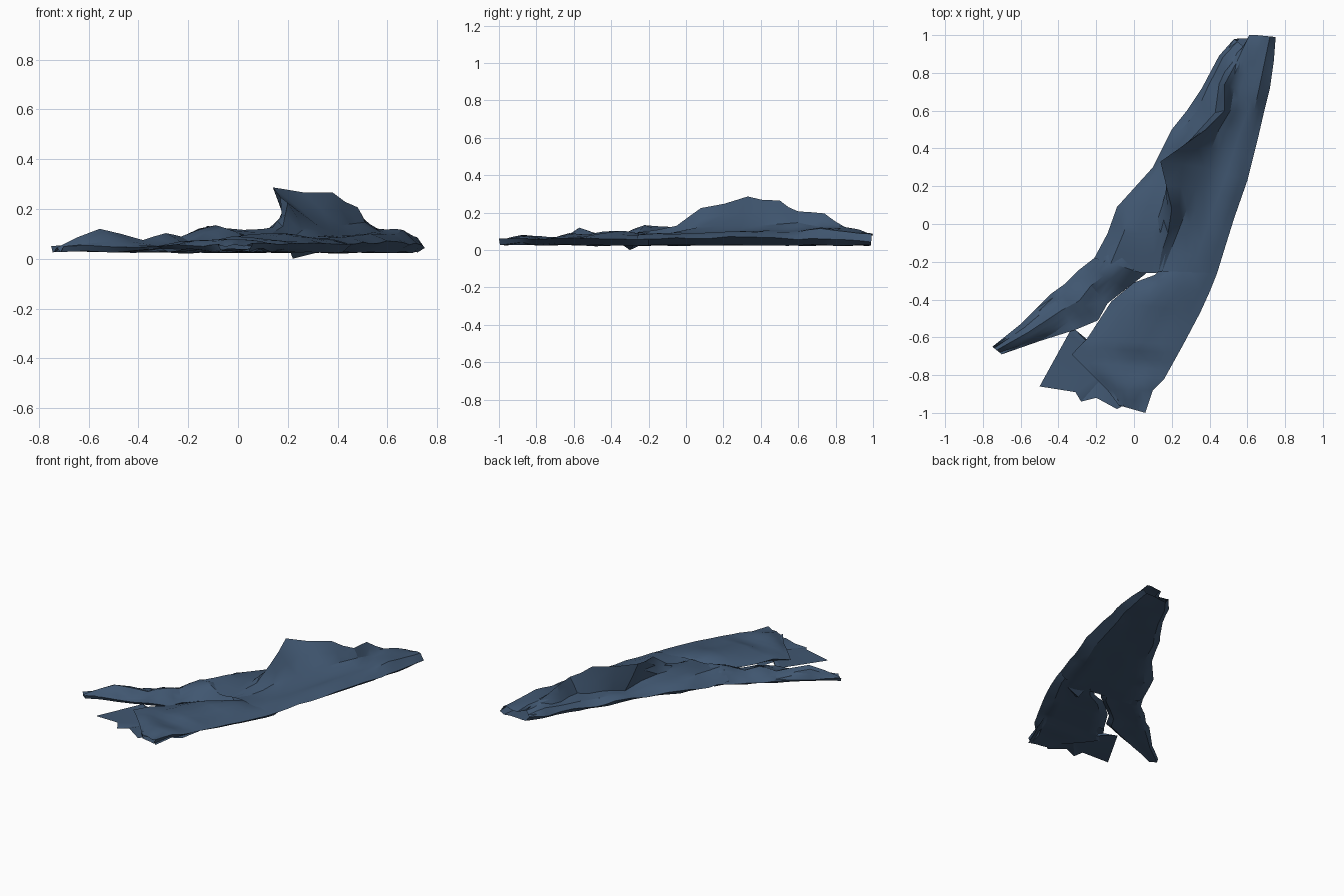
import bpy, bmesh
from mathutils import Vector, noise

if "Cube" in bpy.data.objects:
    bpy.data.objects.remove(bpy.data.objects["Cube"])

denim = bpy.data.materials.new("dark denim blue")
denim.diffuse_color = (0.052, 0.095, 0.165, 1)
denim.use_nodes = True
denim.node_tree.nodes["Principled BSDF"].inputs["Base Color"].default_value = denim.diffuse_color


def mix(a, b, t, z):
    """Point part way from a to b, at height z."""
    p = Vector(a).lerp(Vector(b), t)
    return Vector((p.x, p.y, z))


def finish(name, bm, angle=28):
    me = bpy.data.meshes.new(name)
    bm.to_mesh(me)
    bm.free()
    ob = bpy.data.objects.new(name, me)
    bpy.context.collection.objects.link(ob)
    me.materials.append(denim)
    bpy.ops.object.select_all(action='DESELECT')
    ob.select_set(True)
    bpy.context.view_layer.objects.active = ob
    bpy.ops.object.shade_smooth_by_angle(angle=angle * 3.14159 / 180)
    return ob


def cloth(name, rows, wrinkle=0.02):
    """Loft closed rows of points into a flattened sleeve and crumple it."""
    bm = bmesh.new()
    grid = [[bm.verts.new(p) for p in row] for row in rows]
    n = len(rows[0])
    for r0, r1 in zip(grid, grid[1:]):
        for j in range(n):
            k = (j + 1) % n
            bm.faces.new((r0[j], r0[k], r1[k], r1[j]))
    bmesh.ops.subdivide_edges(bm, edges=bm.edges[:], cuts=1, use_grid_fill=True)
    for v in bm.verts:
        amount = wrinkle if v.co.z > 0.06 else 0.008
        v.co.z += noise.noise(v.co * 7) * amount
    bmesh.ops.triangulate(bm, faces=bm.faces[:])
    return finish(name, bm)


def underside(a, b):
    """Lower layer running from the right edge back to the left edge."""
    return [mix(b, a, t, z) for t, z in ((0.13, 0.026), (0.35, 0.028), (0.65, 0.026), (0.88, 0.026))]


# Hip section: raised fold line, its feet on either side, and the outer edges
ridge = [(.11, -.26, .09), (.18, -.05, .135), (.2, .08, .22), (.14, .33, .28), (.38, .5, .262),
         (.48, .6, .205), (.48, .74, .2), (.54, .85, .13), (.61, 1.0, .09)]
left_foot = [(.04, -.26, .1), (.1, -.05, .125), (.15, .1, .13), (.22, .36, .09), (.33, .48, .09),
             (.43, .59, .1), (.45, .74, .1), (.51, .87, .11), (.58, .94, .08)]
right_foot = [(.15, -.25, .085), (.23, -.05, .1), (.28, .08, .12), (.37, .3, .13), (.45, .5, .14),
              (.51, .6, .14), (.53, .72, .13), (.58, .86, .12), (.65, 1.0, .09)]
left_edge = [(-.21, -.18, .06), (-.14, -.05, .045), (-.09, .09, .07), (.1, .3, .05), (.2, .5, .07),
             (.28, .6, .05), (.36, .72, .07), (.45, .89, .05), (.53, .98, .06)]
right_edge = [(.44, -.26, .065), (.48, -.13, .065), (.53, .03, .065), (.6, .23, .068), (.66, .47, .065),
              (.69, .6, .065), (.72, .72, .065), (.74, .86, .055), (.75, .99, .045)]
left_crown = [.13, .12, .1, .08, .09, .09, .1, .1, .07]
right_crown = [.085, .085, .09, .095, .1, .105, .105, .105, .09]

rows = []
for le, lf, ri, rf, re, lc, rc in zip(left_edge, left_foot, ridge, right_foot, right_edge,
                                      left_crown, right_crown):
    rows.append([le, mix(le, lf, .35, lc), lf, ri, rf, mix(rf, re, .35, rc + .006),
                 mix(rf, re, .7, rc), re] + underside(le, re))
cloth("folded_hips", rows)


def leg(name, stations, drop, edge):
    """Flattened trouser leg from (left x, y, right x, y, crown height) stations."""
    rows = []
    for i, (ax, ay, bx, by, c) in enumerate(stations):
        a, b = (ax, ay, edge - .012 * (i % 2)), (bx, by, edge)
        rows.append([a, mix(a, b, .2, c - drop), mix(a, b, .45, c), mix(a, b, .75, c - drop), b]
                    + underside(a, b))
    return cloth(name, rows)


# Left leg, hem up into the hip
leg("left_leg", [(-.75, -.65, -.7, -.69, .045), (-.6, -.53, -.5, -.62, .12),
                 (-.44, -.37, -.31, -.56, .075), (-.37, -.32, -.19, -.51, .095),
                 (-.3, -.25, -.14, -.42, .085), (-.21, -.18, .06, -.265, .135),
                 (-.17, -.11, .11, -.2, .11)], .02, .05)

# Right leg, hem up into the hip
leg("right_leg", [(-.08, -.96, .06, -1.0, .055), (-.14, -.88, .10, -.88, .07),
                  (-.25, -.77, .16, -.82, .075), (-.33, -.69, .21, -.73, .07),
                  (-.25, -.61, .26, -.64, .08), (-.12, -.41, .35, -.47, .09),
                  (0, -.31, .40, -.36, .095), (.11, -.27, .44, -.26, .09),
                  (.17, -.2, .455, -.2, .084)], .008, .06)

# Lower hem layer that spreads out beyond the right leg
outline = [(.06, -1.0), (.1, -.88), (.14, -.82), (.2, -.64), (-.2, -.54), (-.25, -.61), (-.31, -.56),
           (-.34, -.57), (-.5, -.86), (-.31, -.89), (-.28, -.94), (-.2, -.92), (-.09, -.98), (-.02, -.94)]
bm = bmesh.new()
centre = bm.verts.new((-.12, -.76, .035))
rim = [bm.verts.new((x, y, .026 + .016 * (i % 2))) for i, (x, y) in enumerate(outline)]
for a, b in zip(rim, rim[1:] + rim[:1]):
    bm.faces.new((centre, a, b))
finish("spread_hem", bm)

# Small crease of cloth touching the floor beneath the crotch
bm = bmesh.new()
pts = [(.22, -.3, 0), (.21, -.34, .028), (.33, -.28, .028), (.22, -.24, .028)]
v = [bm.verts.new(p) for p in pts]
for i, j in ((1, 2), (2, 3), (3, 1)):
    bm.faces.new((v[j], v[i], v[0]))
finish("floor_crease", bm)
